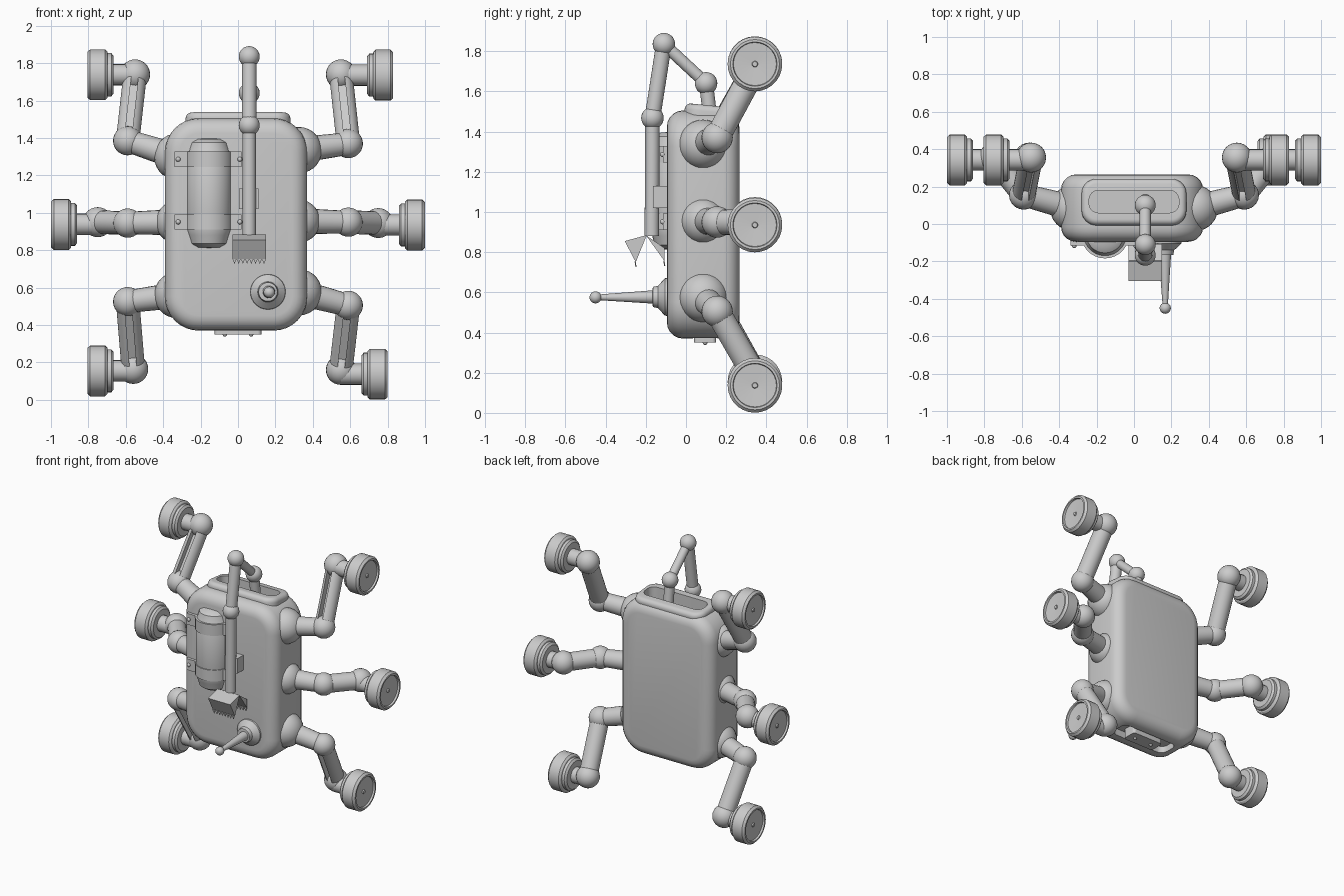
import bpy, bmesh, math
from mathutils import Vector, Matrix

if "Cube" in bpy.data.objects:
    bpy.data.objects.remove(bpy.data.objects["Cube"], do_unlink=True)

grey = bpy.data.materials.new("light_grey")
grey.use_nodes = True
grey.diffuse_color = (0.6, 0.6, 0.6, 1)
grey.node_tree.nodes["Principled BSDF"].inputs["Base Color"].default_value = (0.6, 0.6, 0.6, 1)
parts = []


def finish(name, bm):
    bmesh.ops.recalc_face_normals(bm, faces=bm.faces)
    mesh = bpy.data.meshes.new(name)
    bm.to_mesh(mesh)
    bm.free()
    mesh.materials.append(grey)
    ob = bpy.data.objects.new(name, mesh)
    bpy.context.collection.objects.link(ob)
    parts.append(ob)
    return ob


def lathe(name, profile, origin, axis, steps=28):
    """Revolve (radius, height) points around an axis."""
    bm = bmesh.new()
    vs = [bm.verts.new((r, 0, h)) for r, h in profile]
    es = [bm.edges.new(pair) for pair in zip(vs, vs[1:])]
    bmesh.ops.spin(bm, geom=vs + es, axis=(0, 0, 1), cent=(0, 0, 0),
                   angle=2 * math.pi, steps=steps, use_duplicate=False)
    bmesh.ops.remove_doubles(bm, verts=bm.verts, dist=0.0003)
    turn = Vector(axis).to_track_quat('Z', 'Y').to_matrix().to_4x4()
    bm.transform(Matrix.Translation(origin) @ turn)
    return finish(name, bm)


def rod(name, a, b, r0, r1=None):
    a, b = Vector(a), Vector(b)
    n = (b - a).length
    return lathe(name, [(0, 0), (r0, 0), (r1 or r0, n), (0, n)], a, b - a, 20)


def ball(name, centre, r):
    bm = bmesh.new()
    bmesh.ops.create_uvsphere(bm, u_segments=24, v_segments=14, radius=r,
                              matrix=Matrix.Translation(centre))
    return finish(name, bm)


def box(name, lo, hi, axis=1, corner=0, rim=0, tilt=0):
    """Box with corners rounded along one axis, then softened cap rims."""
    lo, hi = Vector(lo), Vector(hi)
    size = hi - lo
    bm = bmesh.new()
    bmesh.ops.create_cube(bm, size=1)
    bmesh.ops.scale(bm, vec=size, verts=bm.verts)
    if corner:
        es = [e for e in bm.edges if abs(e.verts[0].co[axis] - e.verts[1].co[axis]) > 1e-4]
        bmesh.ops.bevel(bm, geom=es, offset=corner, segments=8, profile=0.5, affect='EDGES')
    if rim:
        es = [e for e in bm.edges if abs(e.verts[0].co[axis] - e.verts[1].co[axis]) < 1e-4]
        bmesh.ops.bevel(bm, geom=es, offset=rim, segments=5, profile=0.5, affect='EDGES')
    bm.transform(Matrix.Translation((lo + hi) / 2) @ Matrix.Rotation(tilt, 4, 'X'))
    return finish(name, bm)


def prism(name, outline, offset):
    bm = bmesh.new()
    a = [bm.verts.new(p) for p in outline]
    b = [bm.verts.new(Vector(p) + Vector(offset)) for p in outline]
    bm.faces.new(a)
    bm.faces.new(b[::-1])
    for i in range(len(a)):
        j = (i + 1) % len(a)
        bm.faces.new((a[i], a[j], b[j], b[i]))
    return finish(name, bm)


def channel(name, a, b, r):
    """Round strut with a slot along its front."""
    a, b = Vector(a), Vector(b)
    d = (b - a).normalized()
    front = Vector((0, -1, 0))
    n = (front - d * front.dot(d)).normalized()
    s = d.cross(n)
    start = 0.3
    angles = [start + i * (2 * math.pi - 2 * start) / 24 for i in range(25)]
    outline = [a + r * (math.cos(t) * n + math.sin(t) * s) for t in angles]
    outline += [a + r * (0.3 * n + k * math.sin(start) * s) for k in (-1, 1)]
    return prism(name, outline, b - a)


def cut(ob, cutter):
    mod = ob.modifiers.new("recess", 'BOOLEAN')
    mod.operation, mod.object, mod.solver = 'DIFFERENCE', cutter, 'EXACT'
    bpy.context.view_layer.objects.active = ob
    bpy.ops.object.modifier_apply(modifier=mod.name)


# Body with top collar slot and underside recess
body = box("body", (-0.39, -0.095, 0.37), (0.37, 0.265, 1.505), 1, 0.18, 0.08)
collar = box("top_collar", (-0.28, -0.01, 1.42), (0.28, 0.24, 1.53), 2, 0.08, 0.03, -0.1)
slot = box("slot_cutter", (-0.24, 0.06, 1.44), (0.24, 0.18, 1.7), 2, 0.05)
recess = box("recess_cutter", (-0.24, 0.02, 0.2), (0.22, 0.17, 0.42), 2, 0.05)
cut(body, slot)
cut(collar, slot)
cut(body, recess)
for helper in (slot, recess):
    parts.remove(helper)
    bpy.data.objects.remove(helper, do_unlink=True)
box("bottom_plate", (-0.125, 0.04, 0.35), (0.125, 0.15, 0.43), 2, 0.02)
for x in (-0.07, 0.07):
    ball("bottom_bolt", (x, 0.095, 0.35), 0.012)

# Legs: hip height, knee height, ankle (x, z), wheel inner x, wheel height
legs = {
    "left_upper": (1, 1.335, 1.37, 0.55, 1.74, 0.69, 1.736),
    "right_upper": (-1, 1.30, 1.385, 0.55, 1.74, 0.665, 1.738),
    "left_middle": (1, 0.955, 0.95, 0.75, 0.945, 0.86, 0.935),
    "right_middle": (-1, 0.95, 0.945, 0.75, 0.95, 0.86, 0.938),
    "left_lower": (1, 0.575, 0.505, 0.55, 0.16, 0.66, 0.137),
    "right_lower": (-1, 0.56, 0.525, 0.56, 0.165, 0.665, 0.155),
}
tyre = [(0, 0), (0.1, 0), (0.115, 0.012), (0.115, 0.032), (0.125, 0.034), (0.136, 0.045),
        (0.136, 0.125), (0.122, 0.14), (0.11, 0.14), (0.107, 0.127), (0.015, 0.122),
        (0.012, 0.13), (0, 0.13)]
for leg, (side, hip_z, knee_z, ankle_x, ankle_z, wheel_x, wheel_z) in legs.items():
    middle = "middle" in leg
    hip = Vector((side * 0.325, 0.085, hip_z))
    knee = Vector((side * 0.59, 0.155, knee_z))
    ankle = Vector((side * ankle_x, 0.355, ankle_z))
    wheel = Vector((side * wheel_x, 0.343, wheel_z))
    ball(leg + "_hip", hip, 0.115 if middle else 0.124)
    rod(leg + "_thigh", hip, knee, 0.07, 0.06)
    ball(leg + "_knee", knee, 0.078)
    (rod if middle else channel)(leg + "_shin", knee, ankle, 0.063)
    ball(leg + "_ankle", ankle, 0.08)
    rod(leg + "_axle", (ankle.x, wheel.y, wheel.z), wheel + Vector((side * 0.01, 0, 0)), 0.057)
    lathe(leg + "_wheel", tyre, wheel, (side, 0, 0))

# Canister held by two straps
lathe("canister", [(0, 0), (0.07, 0.005), (0.1, 0.025), (0.113, 0.07), (0.123, 0.1),
                   (0.123, 0.5), (0.113, 0.52), (0.1, 0.565), (0.07, 0.585), (0, 0.59)],
      (-0.155, -0.055, 0.81), (0, 0, 1))
for z in (0.91, 1.245):
    lathe("strap", [(0.1, 0), (0.129, 0), (0.129, 0.082), (0.1, 0.082)],
          (-0.155, -0.055, z), (0, 0, 1))
    box("strap_flange", (-0.34, -0.115, z), (0.02, -0.08, z + 0.082))
    for x in (-0.32, 0.01):
        ball("strap_bolt", (x, -0.116, z + 0.041), 0.013)

# Folding arm
joints = [(0.06, 0.125, 1.43), (0.06, 0.1, 1.64), (0.06, -0.11, 1.835),
          (0.06, -0.167, 1.468), (0.06, -0.17, 0.88)]
for i, (a, b) in enumerate(zip(joints, joints[1:])):
    rod("arm_segment", a, b, (0.035, 0.03, 0.039, 0.036)[i])
for p in joints[1:4]:
    ball("arm_joint", p, 0.056)
box("arm_bracket", (0.005, -0.165, 1.02), (0.11, -0.09, 1.13))

# Scoop jaws with toothed lips
jaws = {"front_jaw": [(-0.195, 0.885), (-0.305, 0.855), (-0.25, 0.75)],
        "back_jaw": [(-0.2, 0.885), (-0.107, 0.82), (-0.107, 0.755)]}
width = 0.18
for name, outline in jaws.items():
    prism(name, [(-0.03, y, z) for y, z in outline], (width, 0, 0))
    y, z = outline[-1]
    for i in range(8):
        x = -0.03 + i * width / 8
        prism("scoop_tooth", [(x, y, z + 0.004), (x + width / 8, y, z + 0.004),
                              (x + width / 16, y + 0.004, z - 0.024)], (0, -0.006, 0))

# Antenna with stepped base
lathe("antenna_base", [(0.095, 0), (0.093, 0.015), (0.055, 0.05), (0.05, 0.075), (0, 0.08)],
      (0.16, -0.09, 0.577), (0, -1, 0))
rod("antenna_rod", (0.165, -0.15, 0.577), (0.167, -0.45, 0.575), 0.034, 0.013)
ball("antenna_tip", (0.167, -0.45, 0.575), 0.03)

# Front studs
for x in (0.065, 0.15, 0.235):
    ball("front_stud", (x, -0.068, 1.44), 0.02)

bpy.ops.object.select_all(action='DESELECT')
for ob in parts:
    ob.select_set(True)
bpy.context.view_layer.objects.active = body
bpy.ops.object.shade_smooth_by_angle()
